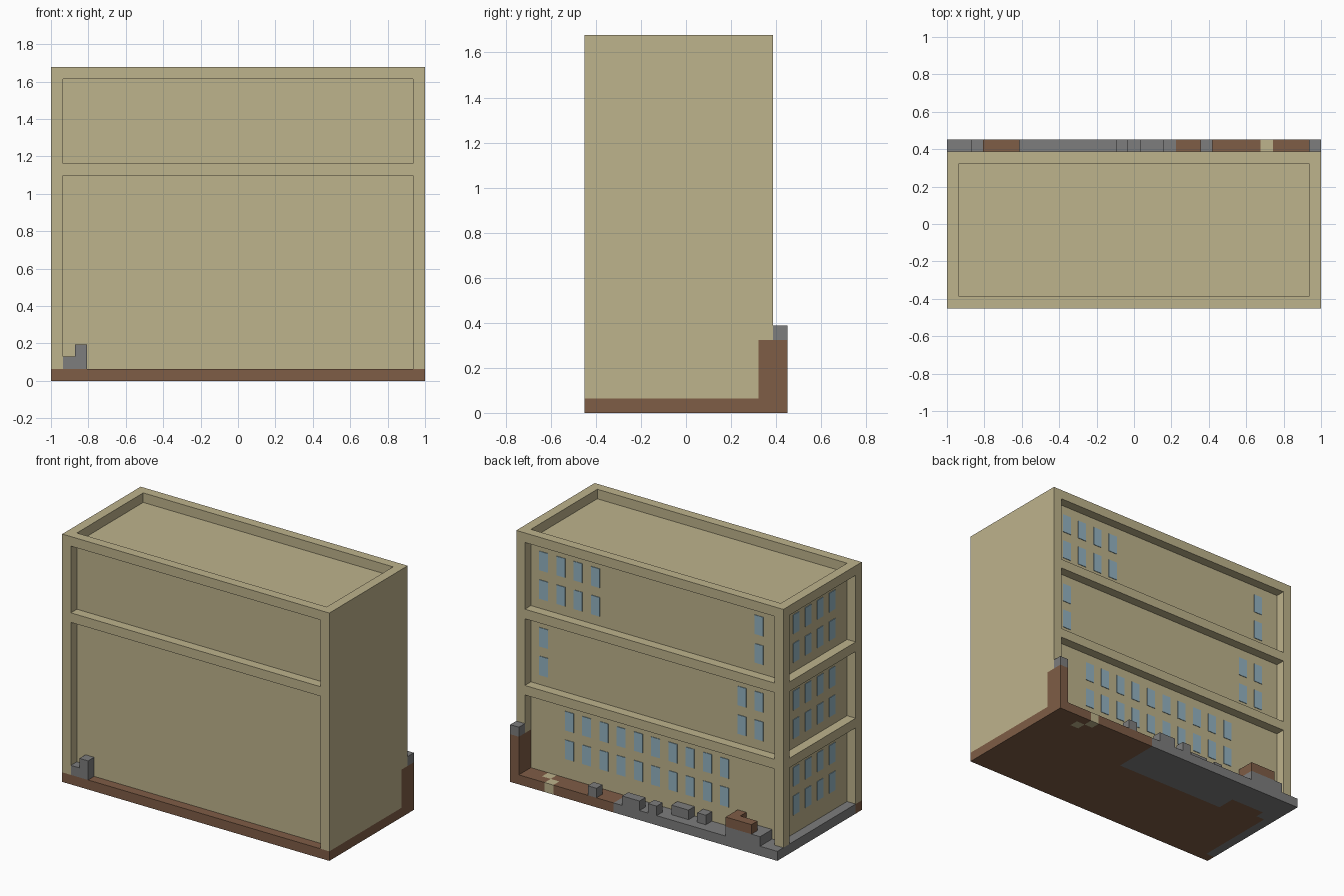
import bpy, bmesh
from mathutils import Matrix, Vector

old = bpy.data.objects.get("Cube")
if old:
    bpy.data.objects.remove(old, do_unlink=True)

# The model is laid out on a block grid of NX x NY x NZ units
NX, NY, NZ = 31, 14, 26
U = 2 / NX


def material(name, rgb):
    lin = [((c / 255 + 0.055) / 1.055) ** 2.4 for c in rgb] + [1]
    m = bpy.data.materials.new(name)
    m.use_nodes = True
    m.diffuse_color = lin
    m.node_tree.nodes["Principled BSDF"].inputs["Base Color"].default_value = lin
    return m


SAND = material("sandstone", (190, 179, 140))
EARTH = material("brown_earth", (127, 93, 70))
STONE = material("grey_stone", (125, 125, 125))
GLASS = material("window_blue", (148, 180, 194))


def finish(bm, name, mats):
    """Move from grid units to world units and link the object."""
    bm.transform(Matrix.Scale(U, 4) @ Matrix.Translation((-NX / 2, -NY / 2, 0)))
    me = bpy.data.meshes.new(name)
    bm.to_mesh(me)
    bm.free()
    for m in mats:
        me.materials.append(m)
    ob = bpy.data.objects.new(name, me)
    bpy.context.scene.collection.objects.link(ob)


def boxes(name, mat, spans):
    """One object made of boxes, each given as (x, y, z) ranges."""
    bm = bmesh.new()
    for span in spans:
        mid = Vector([(a + b) / 2 for a, b in span])
        size = [b - a for a, b in span]
        bmesh.ops.create_cube(bm, size=1, matrix=Matrix.Translation(mid) @ Matrix.Diagonal((*size, 1)))
    finish(bm, name, [mat])


# Ground slab: coloured per block, then merged into large faces
def ground_colour(x, y):
    if (x, y) in ((26, 13), (27, 12)):
        return 2                                   # loose sandstone blocks
    paved = x < 19 and y >= 9 and not (2 <= x < 6 and y < 11) and not (x == 1 and y < 10)
    side_strip = x == 0 and y >= 1
    return 1 if paved or side_strip else 0


bm = bmesh.new()
bmesh.ops.create_grid(bm, x_segments=NX, y_segments=NY, size=0.5,
                      matrix=Matrix.Translation((NX / 2, NY / 2, 0)) @ Matrix.Diagonal((NX, NY, 1, 1)))
top = bmesh.ops.extrude_face_region(bm, geom=bm.faces[:], use_keep_orig=True)["geom"]
bmesh.ops.translate(bm, vec=(0, 0, 1), verts=[g for g in top if isinstance(g, bmesh.types.BMVert)])
bmesh.ops.recalc_face_normals(bm, faces=bm.faces[:])
for f in bm.faces:
    c = f.calc_center_median() - f.normal * 0.5
    f.material_index = ground_colour(int(c.x), int(c.y))
bmesh.ops.dissolve_limit(bm, angle_limit=0.01, verts=bm.verts[:], edges=bm.edges[:], delimit={'MATERIAL'})
bmesh.ops.triangulate(bm, faces=[f for f in bm.faces if len(f.verts) > 4])
finish(bm, "ground_slab", [EARTH, STONE, SAND])

# Main block, its plain end wall and the two corner pillars
boxes("building_core", SAND, [((1, 30), (1, 12), (1, 25))])
boxes("end_wall", SAND, [((30, 31), (0, 12), (1, NZ)), ((30, 31), (12, 13), (5, NZ))])
boxes("corner_pillars", SAND, [((0, 1), (y, y + 1), (1, NZ)) for y in (0, 12)])

# Floor bands and parapet, framing the recessed walls
FLOORS = (9, 17, 25)
boxes("front_bands", SAND, [((1, 30), (0, 1), (z, z + 1)) for z in FLOORS[1:]])
boxes("back_bands", SAND, [((1, 30), (12, 13), (z, z + 1)) for z in FLOORS])
boxes("side_bands", SAND, [((0, 1), (1, 12), (z, z + 1)) for z in FLOORS])

# Windows: thin plates, two rows below each band
T = 0.06
back_columns = {9: range(7, 26, 2), 17: (3, 5, 28), 25: (3, 22, 24, 26, 28)}
back, side = [], []
for floor in FLOORS:
    for drop in (3, 6):
        rows = (floor - drop, floor - drop + 2)
        back += [((x, x + 1), (12, 12 + T), rows) for x in back_columns[floor]]
        side += [((1 - T, 1), (y, y + 1), rows) for y in range(3, 10, 2)]
boxes("back_windows", GLASS, back)
boxes("side_windows", GLASS, side)

# Earth corner post with its stone cap
boxes("corner_post", EARTH, [((30, 31), (12, 14), (1, 5))])
boxes("corner_post_cap", STONE, [((30, 31), (13, 14), (5, 6))])

# Rubble in the front recess
boxes("front_rubble", STONE, [((1, 2), (0, 1), (1, 2)), ((2, 3), (0, 1), (1, 3))])

# Rubble along the back: blocks on the outer strip and inside the recess
outer = [(21, 22), (16, 18), (14, 15)]
inner = [(11, 13), (9, 10)]
boxes("back_rubble", STONE,
      [(x, (13, 14), (1, 2)) for x in outer] + [(x, (12, 13), (1, 2)) for x in inner])

# Larger heap: stone base with an L-shaped earth top
boxes("heap_base", STONE, [((2, 6), (12, 14), (1, 2))])
boxes("heap_top", EARTH, [((3, 6), (13, 14), (2, 3)), ((5, 6), (12, 13), (2, 3))])
